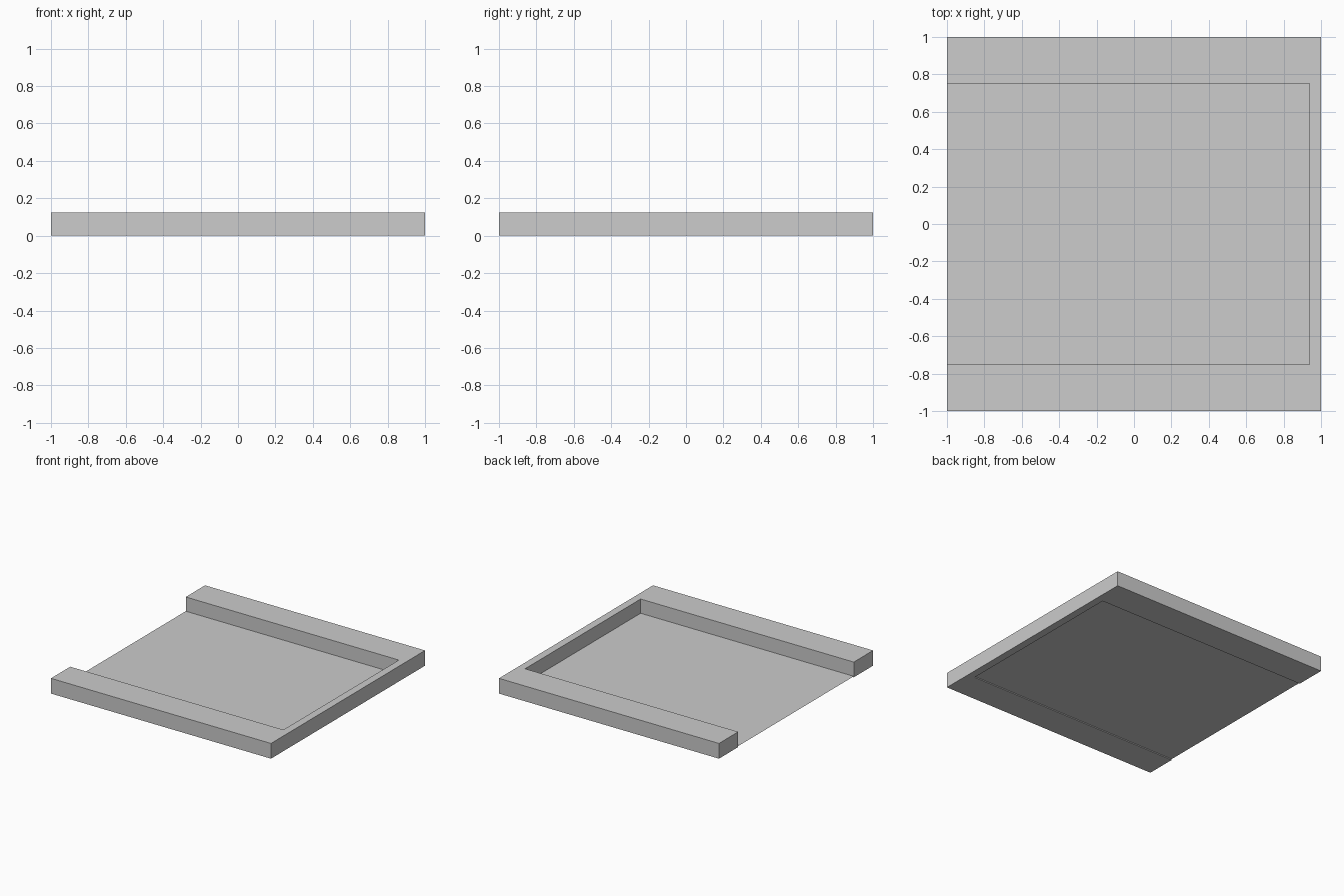
import bpy
import bmesh

cube = bpy.data.objects.get("Cube")
if cube:
    bpy.data.objects.remove(cube, do_unlink=True)

HEIGHT = 0.125      # frame height
INNER_X = 0.9375    # inner face of the closed end
INNER_Y = 0.75      # inner faces of the side rails
FLOOR_Z = 0.008     # floor sheet, just above the underside

grey = bpy.data.materials.new("light_grey")
grey.use_nodes = True
colour = (0.604, 0.604, 0.604, 1)
grey.diffuse_color = colour
grey.node_tree.nodes["Principled BSDF"].inputs["Base Color"].default_value = colour


def plate(name, outline, z, height=0):
    """Flat outline at height z, extruded upward when height is given."""
    bm = bmesh.new()
    face = bm.faces.new([bm.verts.new((x, y, z)) for x, y in outline])
    if height:
        top = bmesh.ops.extrude_face_region(bm, geom=[face], use_keep_orig=True)
        verts = [v for v in top["geom"] if isinstance(v, bmesh.types.BMVert)]
        bmesh.ops.translate(bm, verts=verts, vec=(0, 0, height))
        bmesh.ops.recalc_face_normals(bm, faces=bm.faces)
    mesh = bpy.data.meshes.new(name)
    bm.to_mesh(mesh)
    bm.free()
    mesh.materials.append(grey)
    obj = bpy.data.objects.new(name, mesh)
    bpy.context.collection.objects.link(obj)
    return obj


# U-shaped frame, open towards -x
half = [(-1, -1), (1, -1)]
inner = [(INNER_X, -INNER_Y), (-1, -INNER_Y)]
outline = half + [(x, -y) for x, y in reversed(half)]
outline += [(x, -y) for x, y in reversed(inner)] + inner
plate("frame", outline, 0, HEIGHT)

# Thin floor sheet between the rails
plate("floor", [(-1, -INNER_Y), (INNER_X, -INNER_Y),
                (INNER_X, INNER_Y), (-1, INNER_Y)], FLOOR_Z)
